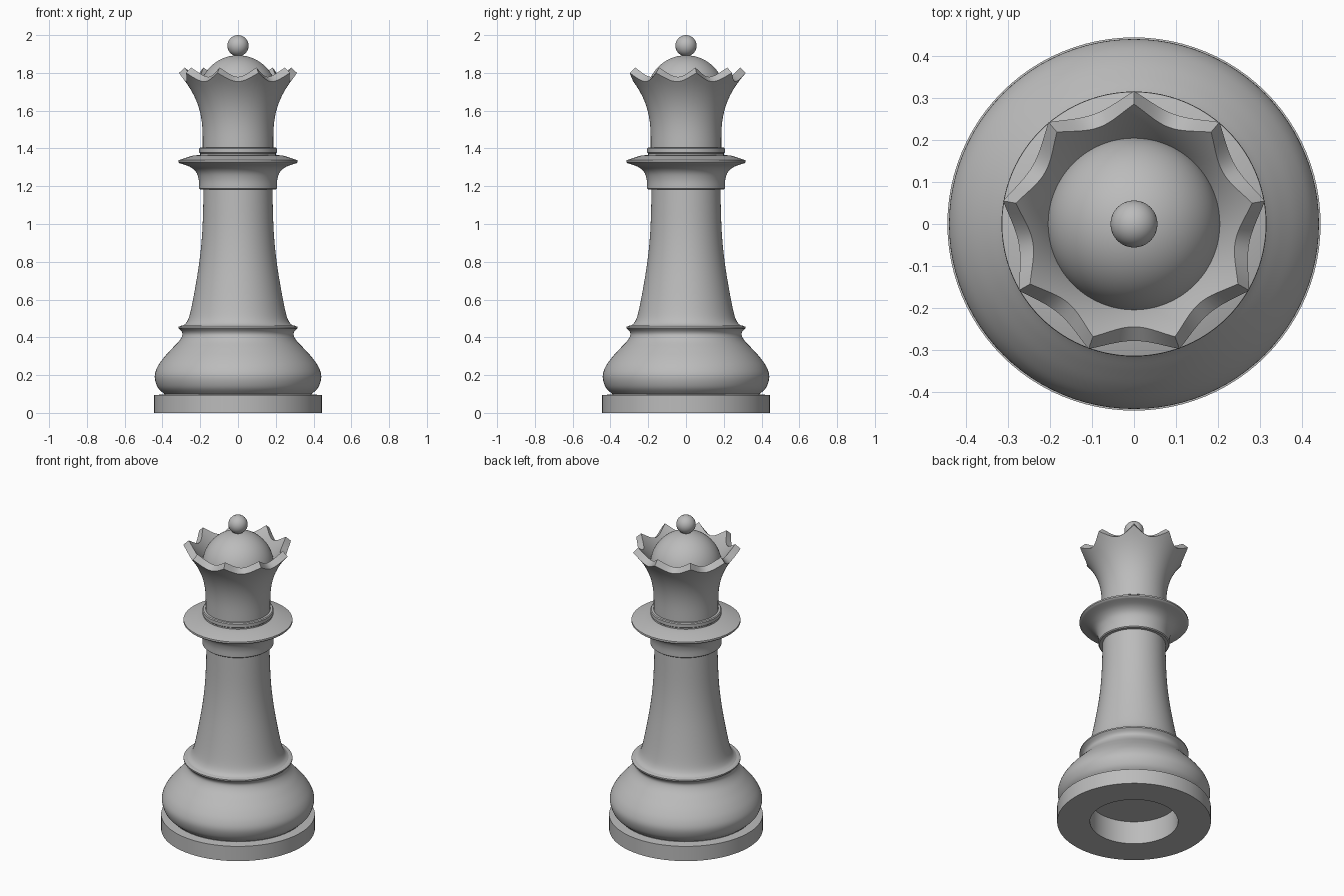
import bpy, bmesh, math
from math import sin, cos, pi
from mathutils import Vector
from mathutils.geometry import interpolate_bezier

old = bpy.data.objects.get("Cube")
if old:
    bpy.data.objects.remove(old)

GREY = (0.5, 0.5, 0.5, 1)
stone = bpy.data.materials.new("plain grey")
stone.use_nodes = True
stone.diffuse_color = GREY
stone.node_tree.nodes["Principled BSDF"].inputs["Base Color"].default_value = GREY


def finish(name, bm):
    """Turn a bmesh into a named, smooth shaded object."""
    bmesh.ops.remove_doubles(bm, verts=bm.verts, dist=1e-5)
    bmesh.ops.recalc_face_normals(bm, faces=bm.faces)
    mesh = bpy.data.meshes.new(name)
    bm.to_mesh(mesh)
    bm.free()
    mesh.materials.append(stone)
    ob = bpy.data.objects.new(name, mesh)
    bpy.context.collection.objects.link(ob)
    bpy.ops.object.select_all(action="DESELECT")
    ob.select_set(True)
    bpy.context.view_layer.objects.active = ob
    bpy.ops.object.shade_smooth_by_angle(angle=math.radians(32))
    return ob


def flow(points, steps=5):
    """Smooth curve through (radius, height) points."""
    p = [Vector((r, 0, z)) for r, z in points]
    ext = [p[0]] + p + [p[-1]]
    out = []
    for a, b, c, d in zip(ext, ext[1:], ext[2:], ext[3:]):
        seg = interpolate_bezier(b, b + (c - a) / 6, c - (d - b) / 6, c, steps + 1)
        out += [(v.x, v.z) for v in seg[:-1]]
    return out + [points[-1]]


def lathe(name, profile, sides=96):
    """Revolve a (radius, height) profile around the z axis."""
    bm = bmesh.new()
    verts = [bm.verts.new((r, 0, z)) for r, z in profile]
    edges = [bm.edges.new(pair) for pair in zip(verts, verts[1:])]
    bmesh.ops.spin(bm, geom=verts + edges, cent=(0, 0, 0), axis=(0, 0, 1),
                   angle=2 * pi, steps=sides, use_merge=True)
    return finish(name, bm)


# Base: hollow underside, flat plinth, round belly and rim
lathe("base",
      [(0, 0.146), (0.255, 0.146), (0.255, 0), (0.445, 0), (0.445, 0.094), (0.39, 0.098)]
      + flow([(0.39, 0.1), (0.425, 0.135), (0.441, 0.19), (0.428, 0.24), (0.395, 0.29),
              (0.35, 0.34), (0.312, 0.38), (0.295, 0.41), (0.298, 0.43), (0.315, 0.448)])
      + [(0.315, 0.456), (0.3, 0.462), (0, 0.462)])

# Tapered column
lathe("column",
      flow([(0.295, 0.46), (0.272, 0.48), (0.253, 0.53), (0.227, 0.66),
            (0.202, 0.82), (0.188, 0.98), (0.182, 1.19)]))

# Collar: band, flaring disc and upper ring
lathe("collar",
      [(0, 1.183), (0.2, 1.183), (0.206, 1.188)]
      + flow([(0.206, 1.19), (0.208, 1.235), (0.222, 1.275), (0.255, 1.303), (0.31, 1.322)])
      + [(0.316, 1.328), (0.315, 1.338), (0.24, 1.362), (0.2, 1.366), (0.2, 1.374),
         (0.206, 1.379), (0.206, 1.4), (0.201, 1.405), (0, 1.405)])

# Crown: flared shell with nine scalloped points
POINTS, PER_POINT, ROWS = 9, 16, 14
WALL, BOTTOM, FLOOR = 0.042, 1.39, 1.62


def flare(z):
    return 0.187 + 0.13 * (max(z - 1.45, 0) / 0.35) ** 2.47


def inner(z):
    slope = (flare(z + 0.001) - flare(z - 0.001)) / 0.002
    scale = WALL / math.hypot(1, slope)
    return flare(z) - scale, z + slope * scale


bm = bmesh.new()
columns = []
for i in range(POINTS * PER_POINT):
    turn = 2 * pi * i / (POINTS * PER_POINT)
    rim = 1.8 - 0.046 * abs(sin(POINTS * turn / 2))
    heights = [BOTTOM + (rim - BOTTOM) * k / ROWS for k in range(ROWS + 1)]
    section = [(flare(z), z) for z in heights]
    section += [inner(rim + (FLOOR - rim) * k / ROWS) for k in range(ROWS + 1)]
    a = turn + pi / 2
    columns.append([bm.verts.new((r * cos(a), r * sin(a), z)) for r, z in section])
for left, right in zip(columns, columns[1:] + columns[:1]):
    for k in range(len(left) - 1):
        bm.faces.new((left[k], right[k], right[k + 1], left[k + 1]))
finish("crown", bm)

# Dome inside the crown and the ball on top
DOME, STEPS = 0.207, 24
lathe("dome", [(DOME * cos(pi / 2 * k / STEPS), 1.686 + DOME * sin(pi / 2 * k / STEPS))
               for k in range(STEPS + 1)])
BALL = 0.056
lathe("finial", [(BALL * sin(pi * k / STEPS), 2 - BALL - BALL * cos(pi * k / STEPS))
                 for k in range(STEPS + 1)], 48)
